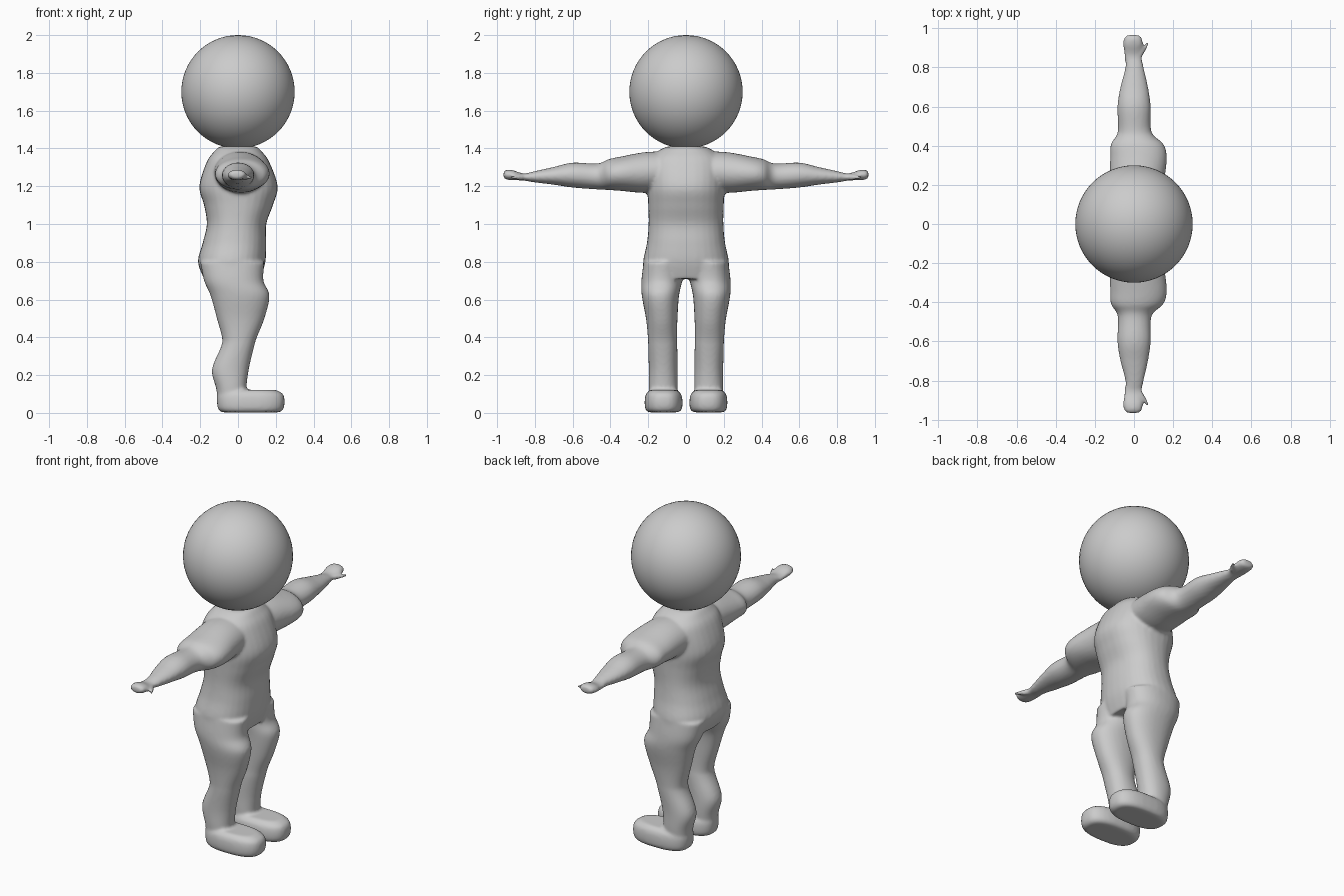
import bpy, bmesh, math

if "Cube" in bpy.data.objects:
    bpy.data.objects.remove(bpy.data.objects["Cube"])


def spline(rows, steps=5):
    """Catmull-Rom interpolation through the section rows."""
    out = []
    for i in range(len(rows) - 1):
        p0, p1 = rows[max(i - 1, 0)], rows[i]
        p2, p3 = rows[i + 1], rows[min(i + 2, len(rows) - 1)]
        for k in range(steps):
            t = k / steps
            out.append([0.5 * (2 * b + (c - a) * t + (2 * a - 5 * b + 4 * c - d) * t * t
                               + (3 * b - a - 3 * c + d) * t ** 3)
                        for a, b, c, d in zip(p0, p1, p2, p3)])
    out.append(list(rows[-1]))
    return out


def loft(bm, rows, place, power=2.0, sides=32):
    """Skin superellipse sections: (position, u_min, u_max, v_min, v_max)."""
    rings = []
    for t, u0, u1, v0, v1 in spline(rows):
        ring = []
        for k in range(sides):
            a = 2 * math.pi * k / sides
            c, s = math.cos(a), math.sin(a)
            u = (u0 + u1) / 2 + (u1 - u0) / 2 * math.copysign(abs(c) ** (2 / power), c)
            v = (v0 + v1) / 2 + (v1 - v0) / 2 * math.copysign(abs(s) ** (2 / power), s)
            ring.append(bm.verts.new(place(t, u, v)))
        rings.append(ring)
    for r0, r1 in zip(rings, rings[1:]):
        for k in range(sides):
            j = (k + 1) % sides
            bm.faces.new((r0[k], r0[j], r1[j], r1[k]))
    bm.faces.new(rings[0])
    bm.faces.new(rings[-1])


# Section tables
torso = [(1.41, -.10, .10, -.10, .10), (1.385, -.125, .125, -.15, .15),
         (1.33, -.165, .165, -.20, .20), (1.2, -.205, .21, -.205, .205),
         (1.1, -.18, .185, -.20, .20), (1.0, -.165, .15, -.198, .198),
         (.9, -.187, .15, -.207, .207), (.8, -.212, .145, -.227, .227),
         (.71, -.18, .12, -.22, .22)]
leg = [(.80, -.20, .14, .01, .225), (.70, -.18, .135, .02, .236),
       (.62, -.145, .167, .037, .234), (.5, -.112, .14, .045, .212),
       (.4, -.085, .10, .048, .202), (.35, -.09, .085, .046, .20),
       (.23, -.138, .057, .044, .197), (.13, -.116, .045, .044, .197),
       (.05, -.105, .05, .05, .19)]
foot = [(.003, -.085, .22, .04, .20), (.02, -.105, .24, .022, .215),
        (.06, -.112, .247, .018, .219), (.10, -.11, .238, .026, .212),
        (.122, -.09, .20, .05, .19)]
arm = [(.10, -.13, .14, 1.18, 1.385), (.22, -.125, .155, 1.165, 1.38),
       (.34, -.122, .168, 1.175, 1.358), (.41, -.118, .15, 1.18, 1.343),
       (.47, -.083, .09, 1.183, 1.32), (.6, -.085, .086, 1.193, 1.325),
       (.7, -.07, .072, 1.208, 1.302), (.8, -.045, .05, 1.22, 1.28),
       (.86, -.05, .04, 1.23, 1.268), (.92, -.056, .046, 1.232, 1.286),
       (.955, -.048, .038, 1.236, 1.286), (.966, -.03, .02, 1.248, 1.275)]
thumb = [(.84, .0, .03, 1.234, 1.264), (.88, .025, .056, 1.232, 1.262),
         (.91, .048, .072, 1.236, 1.258), (.93, .064, .077, 1.241, 1.253)]

# Body: torso plus mirrored limbs, fused into one soft skin
bm = bmesh.new()
loft(bm, torso, lambda t, u, v: (u, v, t), 2.3)
for side in (-1, 1):
    loft(bm, leg, lambda t, u, v: (u, side * v, t), 2.2)
    loft(bm, foot, lambda t, u, v: (u, side * v, t), 2.6)
    loft(bm, arm, lambda t, u, v: (u, side * t, v))
    loft(bm, thumb, lambda t, u, v: (u, side * t, v))
bmesh.ops.recalc_face_normals(bm, faces=bm.faces)
mesh = bpy.data.meshes.new("body")
bm.to_mesh(mesh)
bm.free()
body = bpy.data.objects.new("body", mesh)
bpy.context.collection.objects.link(body)
remesh = body.modifiers.new("fuse", 'REMESH')
remesh.mode = 'VOXEL'
remesh.voxel_size = 0.009
remesh.use_smooth_shade = True
soften = body.modifiers.new("soften", 'SMOOTH')
soften.factor = 0.5
soften.iterations = 6

# Head: large plain ball
bpy.ops.mesh.primitive_uv_sphere_add(segments=64, ring_count=32, radius=0.3, location=(0, 0, 1.7))
head = bpy.context.object
head.name = "head"
bpy.ops.object.shade_smooth()
